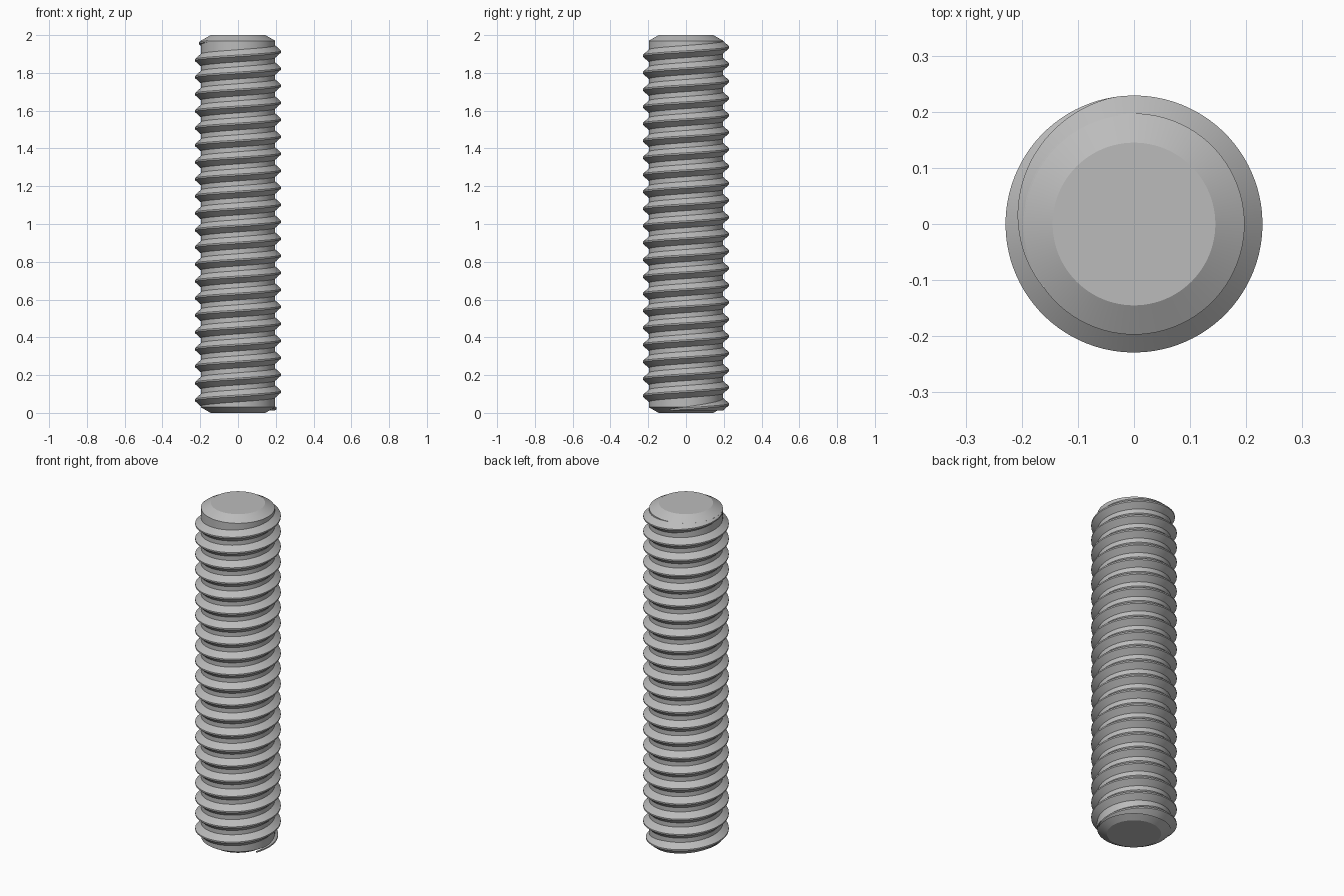
import bpy, bmesh, math

old = bpy.data.objects.get("Cube")
if old:
    bpy.data.objects.remove(old, do_unlink=True)

CORE, CREST, PITCH = 0.197, 0.229, 0.09
HALF_ROOT, HALF_CREST = 0.034, 0.004
SEGMENTS = 96
START, END = math.radians(-25), math.radians(360 * 21 + 215)
FADE_IN, FADE_OUT = math.radians(115), math.radians(115)
Z_AT_ZERO = 0.023  # ridge height where the helix angle is zero

steel = bpy.data.materials.new("plain_grey_steel")
steel.use_nodes = True
grey = (0.5, 0.5, 0.5, 1)
steel.diffuse_color = grey
steel.node_tree.nodes["Principled BSDF"].inputs["Base Color"].default_value = grey


def finish(bm, name):
    bmesh.ops.recalc_face_normals(bm, faces=bm.faces)
    mesh = bpy.data.meshes.new(name)
    bm.to_mesh(mesh)
    bm.free()
    obj = bpy.data.objects.new(name, mesh)
    bpy.context.collection.objects.link(obj)
    mesh.materials.append(steel)
    bpy.ops.object.select_all(action='DESELECT')
    obj.select_set(True)
    bpy.context.view_layer.objects.active = obj
    bpy.ops.object.shade_smooth_by_angle(angle=math.radians(25))


def ring(bm, radius, z):
    turn = math.tau / SEGMENTS
    return [bm.verts.new((radius * math.cos(i * turn), radius * math.sin(i * turn), z))
            for i in range(SEGMENTS)]


def bridge(bm, a, b, closed=True):
    n = len(a)
    for i in range(n if closed else n - 1):
        j = (i + 1) % n
        bm.faces.new((a[i], a[j], b[j], b[i]))


# Plain core with chamfered ends
bm = bmesh.new()
rings = [ring(bm, r, z) for r, z in ((0.145, 0), (CORE, 0.03), (CORE, 1.97), (0.145, 2))]
for a, b in zip(rings, rings[1:]):
    bridge(bm, a, b)
bm.faces.new(rings[0])
bm.faces.new(rings[-1])
finish(bm, "stud_core")

# Helical ridge, fading into the core at both ends
bm = bmesh.new()
steps = round((END - START) / math.tau * SEGMENTS)
sections = []
for i in range(steps + 1):
    angle = START + (END - START) * i / steps
    grow = min(1, (angle - START) / FADE_IN, (END - angle) / FADE_OUT)
    grow = max(grow, 0.01)
    z = Z_AT_ZERO + PITCH * angle / math.tau
    root = HALF_CREST + (HALF_ROOT - HALF_CREST) * grow
    outer = CORE + (CREST - CORE) * grow
    profile = ((CORE - 0.002, -root), (outer, -HALF_CREST),
               (outer, HALF_CREST), (CORE - 0.002, root))
    sections.append([bm.verts.new((r * math.cos(angle), r * math.sin(angle), z + dz))
                     for r, dz in profile])
for a, b in zip(sections, sections[1:]):
    bridge(bm, a, b, closed=False)
bm.faces.new(sections[0])
bm.faces.new(sections[-1])
finish(bm, "screw_thread")
